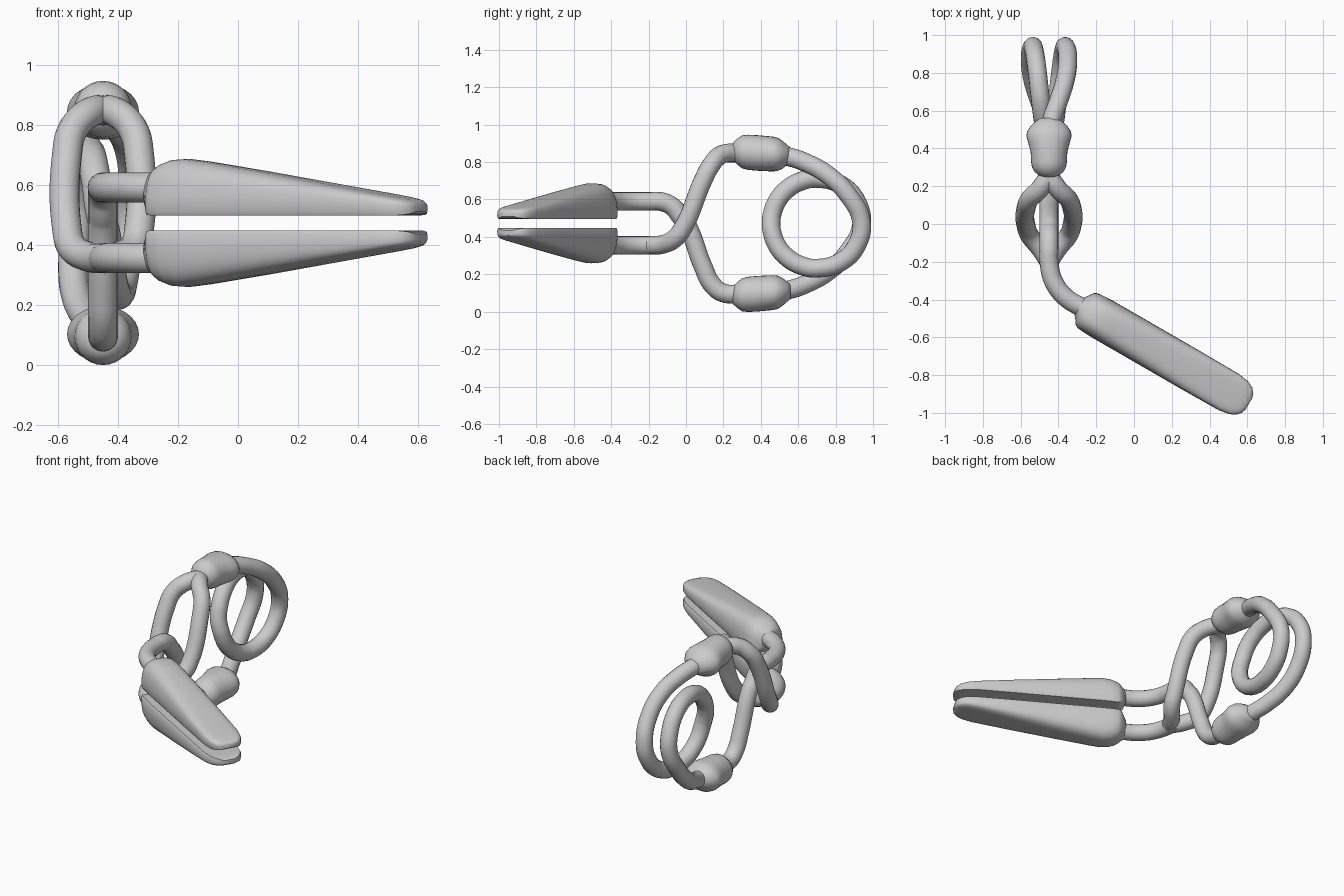
import bpy, bmesh, math
from mathutils import Vector, Matrix

if "Cube" in bpy.data.objects:
    bpy.data.objects.remove(bpy.data.objects["Cube"])

CX, ZSUM, R = -0.45, 0.945, 0.05   # wire plane, top/bottom mirror sum, wire radius

def flip(p):                        # mirror a point top to bottom
    return (p[0], p[1], ZSUM - p[2])

def wire(name, pts):
    cu = bpy.data.curves.new(name, 'CURVE')
    cu.dimensions = '3D'
    cu.bevel_depth, cu.bevel_resolution = R, 6
    cu.resolution_u, cu.use_fill_caps = 8, True
    sp = cu.splines.new('BEZIER')
    sp.bezier_points.add(len(pts) - 1)
    for b, p in zip(sp.bezier_points, pts):
        b.co = p
        b.handle_left_type = b.handle_right_type = 'AUTO'
    ob = bpy.data.objects.new(name, cu)
    bpy.context.collection.objects.link(ob)
    finish(ob, 60, True)

def finish(ob, angle, convert=False):
    bpy.ops.object.select_all(action='DESELECT')
    ob.select_set(True)
    bpy.context.view_layer.objects.active = ob
    if convert:
        bpy.ops.object.convert(target='MESH')
    bpy.ops.object.shade_smooth_by_angle(angle=math.radians(angle))

def loft(name, rings, angle):
    bm = bmesh.new()
    loops = [[bm.verts.new(p) for p in ring] for ring in rings]
    n = len(loops[0])
    for a, b in zip(loops, loops[1:]):
        for i in range(n):
            j = (i + 1) % n
            bm.faces.new((a[i], a[j], b[j], b[i]))
    bm.faces.new(loops[0])
    bm.faces.new(loops[-1])
    bmesh.ops.recalc_face_normals(bm, faces=bm.faces)
    me = bpy.data.meshes.new(name)
    bm.to_mesh(me)
    bm.free()
    ob = bpy.data.objects.new(name, me)
    bpy.context.collection.objects.link(ob)
    finish(ob, angle)

# Jaws: domed tapered blades with flat gripping faces, turned 30 degrees
# (distance along, half width, underside, top, squareness of section)
JAW = [(-.035, .05, .045, .14, .95), (-.015, .075, .02, .15, .85), (0, .098, .004, .16, .75),
       (.02, .107, 0, .172, .7), (.06, .11, 0, .186, .68), (.11, .112, 0, .189, .66),
       (.18, .112, 0, .181, .64), (.4, .112, 0, .148, .56), (.65, .112, 0, .108, .46),
       (.88, .11, 0, .071, .4), (.94, .1, 0, .061, .4), (.975, .083, .002, .054, .45),
       (.995, .06, .006, .047, .55), (1.003, .035, .013, .038, .7)]

def jaw_ring(u, w, z0, z1, p):
    pts = []
    for i in range(21):
        a = math.pi * i / 20
        c, s = math.cos(a), max(math.sin(a), 0)
        x = math.copysign(abs(c) ** p, c) * w
        pts.append((x, z0 + .012 + (z1 - z0 - .012) * s ** p))
    pts += [(-w * .94, z0), (w * .94, z0)]
    d, v = Vector((.866, -.5, 0)), Vector((.5, .866, 0))
    return [tuple(Vector((-.26, -.45, .497 + z)) + d * u + v * x) for x, z in pts]

upper = [jaw_ring(*r) for r in JAW]
loft("upper_jaw", upper, 40)
loft("lower_jaw", [[flip(p) for p in r] for r in upper], 40)

# Stems bending out of the jaws
stem = [(-.17, -.502, .59), (-.26, -.45, .59), (-.36, -.39, .59), (-.425, -.305, .59), (CX, -.2, .59)]

# Single crossing wire: upper jaw down to lower collar
wire("upper_jaw_wire", stem + [(CX, -.13, .588), (CX, -.07, .56), (CX, -.03, .51), (CX, 0, .4725),
     (CX, .09, .245), (CX, .14, .145), (CX, .2, .1), (CX, .32, .1)])

# Split wire: lower jaw, two strands round the single wire, up to upper collar
wire("lower_jaw_stem", [flip(p) for p in stem] + [(CX, -.15, .356)])
strand = [(0, -.2, .355), (.05, -.125, .36), (.103, -.06, .392), (.12, -.015, .45),
          (.12, .09, .70), (.1, .135, .785), (.045, .19, .84), (0, .27, .848), (0, .33, .845)]
for name, s in (("left_strand", -1), ("right_strand", 1)):
    wire(name, [(CX + s * x, y, z) for x, y, z in strand])

# Collars joining the crossing wires to the spring
# (y, radius across, radius up)
COLLAR = [(.25, .045, .045), (.275, .075, .07), (.3, .09, .088), (.33, .095, .094), (.38, .097, .095),
          (.43, .11, .094), (.465, .12, .093), (.49, .116, .089), (.515, .1, .075), (.54, .075, .055),
          (.56, .045, .04)]
collar = [[(CX + rx * math.cos(a), y, .858 - .07 * (y - .25) + rz * math.sin(a))
           for a in (2 * math.pi * i / 28 for i in range(28))] for y, rx, rz in COLLAR]
loft("upper_collar", collar, 60)
loft("lower_collar", [[flip(p) for p in r] for r in collar], 60)

# Coil spring: half the path, then the same half turned about the y axis
half = [(CX, .46, .84), (-.435, .55, .828), (-.40, .65, .793), (-.365, .76, .73), (-.35, .87, .62),
        (-.362, .938, .48), (-.372, .915, .36), (-.385, .83, .268)]
for k in range(5):
    a = math.radians(270 - 20 * k)
    half.append((-.40 - .01 * k, .7 + .245 * math.cos(a), .4725 + .24 * math.sin(a)))
other = [(2 * CX - x, y, ZSUM - z) for x, y, z in reversed(half)]
wire("coil_spring", half + [(CX, .455, .4725)] + other)
